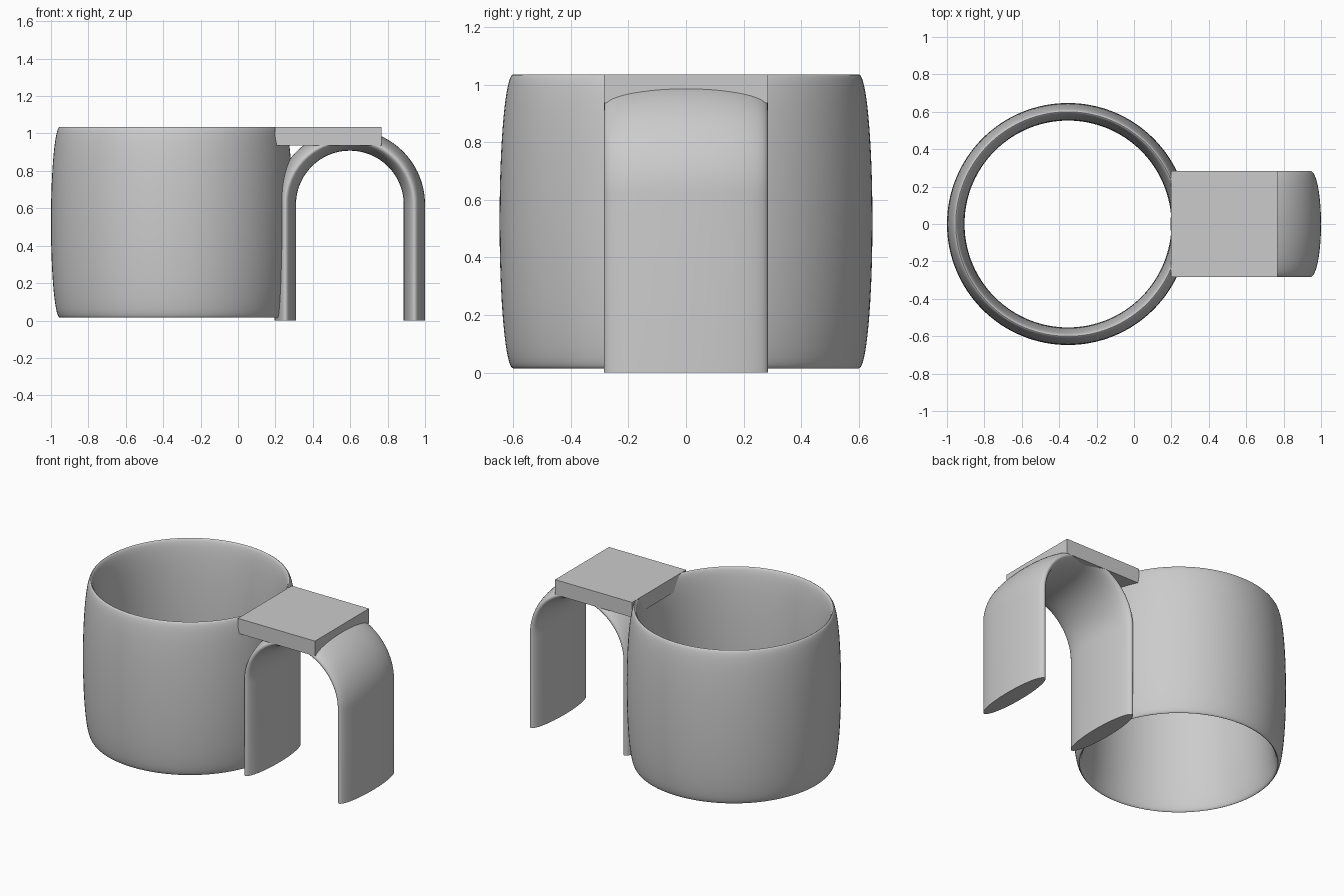
import bpy, bmesh
from math import cos, sin, pi, radians
from mathutils import Vector

if "Cube" in bpy.data.objects:
    bpy.data.objects.remove(bpy.data.objects["Cube"], do_unlink=True)

grey = bpy.data.materials.new("plain grey")
grey.use_nodes = True
grey.diffuse_color = (0.6, 0.6, 0.6, 1)
grey.node_tree.nodes["Principled BSDF"].inputs["Base Color"].default_value = grey.diffuse_color


def finish(name, bm, smooth=True):
    bmesh.ops.recalc_face_normals(bm, faces=bm.faces)
    mesh = bpy.data.meshes.new(name)
    bm.to_mesh(mesh)
    bm.free()
    mesh.materials.append(grey)
    obj = bpy.data.objects.new(name, mesh)
    bpy.context.collection.objects.link(obj)
    if smooth:
        bpy.ops.object.select_all(action="DESELECT")
        obj.select_set(True)
        bpy.context.view_layer.objects.active = obj
        bpy.ops.object.shade_smooth_by_angle(angle=radians(40))
    return obj


def sweep(name, frames, thick, wide, sides, closed):
    """Sweep an ellipse along frames of (centre, thickness axis, width axis)."""
    bm = bmesh.new()
    angles = [2 * pi * i / sides for i in range(sides)]
    loops = [[bm.verts.new(c + u * (thick * cos(a)) + v * (wide * sin(a))) for a in angles]
             for c, u, v in frames]
    pairs = list(zip(loops, loops[1:]))
    if closed:
        pairs.append((loops[-1], loops[0]))
    else:
        bm.faces.new(loops[0])
        bm.faces.new(loops[-1])
    for p, q in pairs:
        for i in range(sides):
            j = (i + 1) % sides
            bm.faces.new((p[i], p[j], q[j], q[i]))
    return finish(name, bm)


# Tall band with an elliptical wall section
up = Vector((0, 0, 1))
band_centre = Vector((-0.353, 0, 0.525))
frames = []
for i in range(128):
    out = Vector((cos(2 * pi * i / 128), sin(2 * pi * i / 128), 0))
    frames.append((band_centre + out * 0.6, out, up))
sweep("round_band", frames, 0.047, 0.51, 64, True)

# Arched strap: two straight legs joined by a half circle
across = Vector((0, 1, 0))
right = Vector((1, 0, 0))
arch_centre = Vector((0.598, 0, 0.62))
radius = 0.345
frames = [(Vector((0.598 + radius, 0, 0)), right, across)]
for i in range(49):
    out = Vector((cos(pi * i / 48), 0, sin(pi * i / 48)))
    frames.append((arch_centre + out * radius, out, across))
frames.append((Vector((0.598 - radius, 0, 0)), -right, across))
sweep("arched_strap", frames, 0.057, 0.284, 64, False)

# Flat plate bridging the band and the arch
bm = bmesh.new()
bmesh.ops.create_cube(bm, size=1)
bmesh.ops.scale(bm, vec=(0.568, 0.568, 0.1), verts=bm.verts)
bmesh.ops.translate(bm, vec=(0.482, 0, 0.985), verts=bm.verts)
finish("top_plate", bm, smooth=False)
